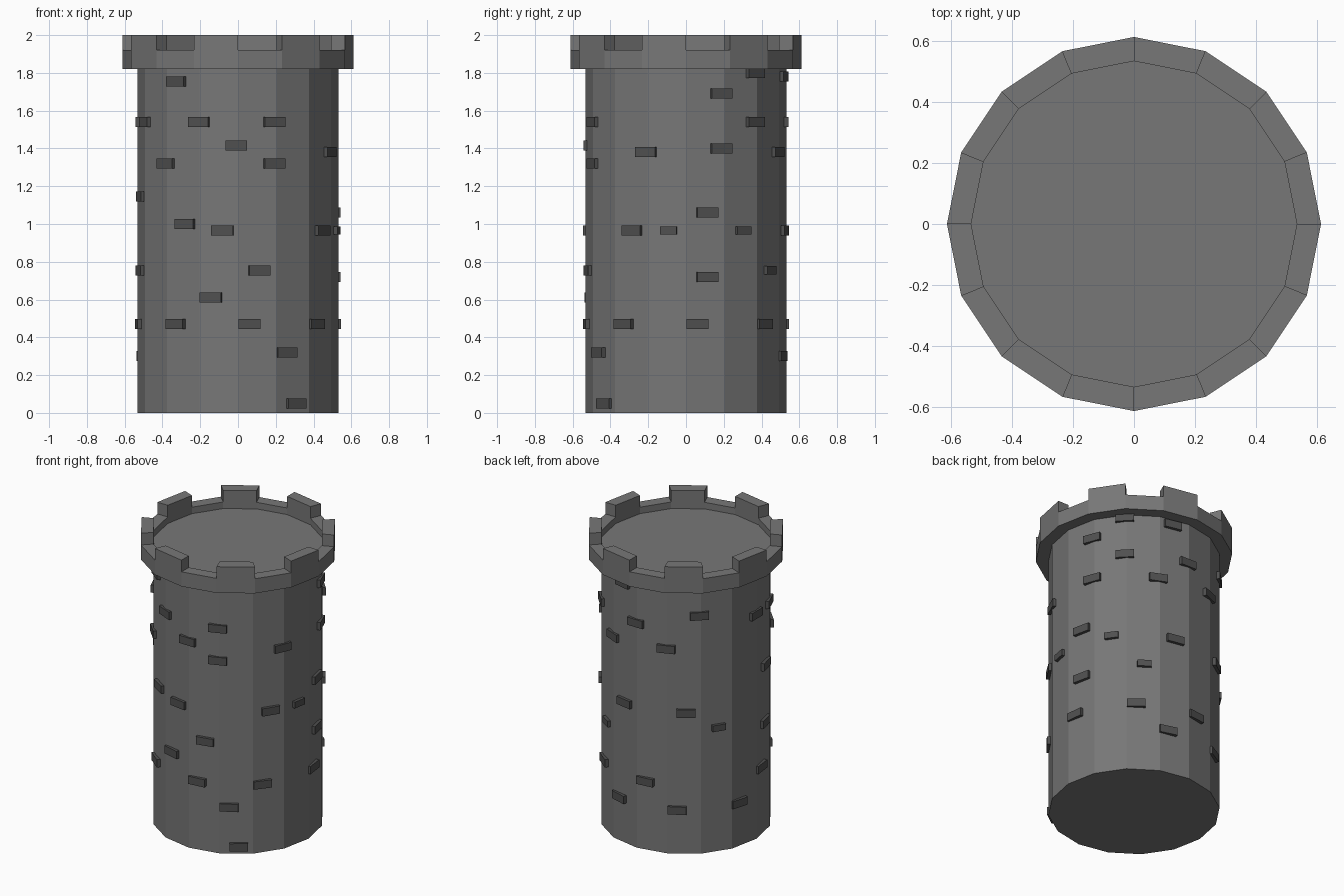
import bpy, bmesh, math
from mathutils import Matrix, Vector

if "Cube" in bpy.data.objects:
    bpy.data.objects.remove(bpy.data.objects["Cube"])

SIDES = 16
R_BODY, R_CROWN = 0.533, 0.612
Z_CROWN, Z_FLOOR, Z_NOTCH, Z_TOP = 1.82, 1.875, 1.92, 2.0


def material(name, rgb):
    m = bpy.data.materials.new(name)
    m.diffuse_color = (*rgb, 1)
    m.use_nodes = True
    m.node_tree.nodes["Principled BSDF"].inputs["Base Color"].default_value = m.diffuse_color
    return m


def finish(name, bm, mat):
    bmesh.ops.remove_doubles(bm, verts=bm.verts, dist=1e-5)
    bmesh.ops.recalc_face_normals(bm, faces=bm.faces)
    me = bpy.data.meshes.new(name)
    bm.to_mesh(me)
    bm.free()
    me.materials.append(mat)
    ob = bpy.data.objects.new(name, me)
    bpy.context.collection.objects.link(ob)
    return ob


def pt(k, r, z):
    a = 2 * math.pi * k / SIDES
    return Vector((r * math.cos(a), r * math.sin(a), z))


def face(bm, *pts):
    bm.faces.new([bm.verts.new(p) for p in pts])


stone = material("grey stone", (0.185, 0.185, 0.185))
dark = material("dark stone", (0.08, 0.08, 0.08))

# Tower wall: sixteen flat sides, closed underneath
bm = bmesh.new()
for k in range(SIDES):
    face(bm, pt(k, R_BODY, 0), pt(k + 1, R_BODY, 0),
         pt(k + 1, R_BODY, Z_CROWN), pt(k, R_BODY, Z_CROWN))
face(bm, *[pt(k, R_BODY, 0) for k in range(SIDES)])
finish("tower_wall", bm, stone)

# Battlement: overhanging ring with alternating notches and merlons, plus floor
bm = bmesh.new()
for k in range(SIDES):
    h = Z_TOP if k % 2 else Z_NOTCH
    j = k + 1
    ri, ro = R_BODY, R_CROWN
    face(bm, pt(k, ri, Z_CROWN), pt(j, ri, Z_CROWN), pt(j, ro, Z_CROWN), pt(k, ro, Z_CROWN))
    for r, z0 in ((ro, Z_CROWN), (ri, Z_FLOOR)):
        face(bm, pt(k, r, z0), pt(j, r, z0), pt(j, r, Z_NOTCH), pt(k, r, Z_NOTCH))
        if k % 2:
            face(bm, pt(k, r, Z_NOTCH), pt(j, r, Z_NOTCH), pt(j, r, h), pt(k, r, h))
    face(bm, pt(k, ri, h), pt(k, ro, h), pt(j, ro, h), pt(j, ri, h))
    face(bm, pt(k, ri, Z_NOTCH), pt(k, ro, Z_NOTCH), pt(k, ro, Z_TOP), pt(k, ri, Z_TOP))
face(bm, *[pt(k, R_BODY, Z_FLOOR) for k in range(SIDES)])
finish("battlement", bm, stone)

# Raised bricks: height -> angles in degrees around the wall
BRICKS = {
    1.80: [43.8], 1.78: [77], 1.755: [-128], 1.69: [20.8], 1.63: [134],
    1.54: [-158, -113, -68.7, 43.8, 89, 180],
    1.415: [-91], 1.40: [20.8, 111.5], 1.38: [-23.5, 66.5],
    1.32: [-136, -68.7], 1.145: [-166], 1.06: [12.4], 1.0: [-122],
    0.965: [-99, -32.6, 79, 125],
    0.755: [-167, -77.6], 0.72: [12.4], 0.61: [-105.7],
    0.47: [6.5 + 45 * i for i in range(7)],
    0.32: [-61], 0.30: [73.5, 119, 163.5], 0.05: [-54.5],
}
SMALL = [(0.965, -10), (0.965, 34.8), (0.755, 57), (0.85, 147.5)]
BRICKS[0.47].remove(141.5)
BRICKS[0.47] += [-128.5, -83.5, -38.5, -173.5]
BRICKS[0.47] = sorted({(a + 180) % 360 - 180 for a in BRICKS[0.47]})


def brick(bm, deg, z, w, h):
    m = (Matrix.Rotation(math.radians(deg), 4, 'Z')
         @ Matrix.Translation((0.523, 0, z))
         @ Matrix.Diagonal((0.04, w, h, 1)))
    bmesh.ops.create_cube(bm, size=1, matrix=m)


bm = bmesh.new()
for z, angles in BRICKS.items():
    for a in angles:
        brick(bm, a, z, 0.116, 0.053)
for z, a in SMALL:
    brick(bm, a, z, 0.088, 0.043)
finish("raised_bricks", bm, dark)
